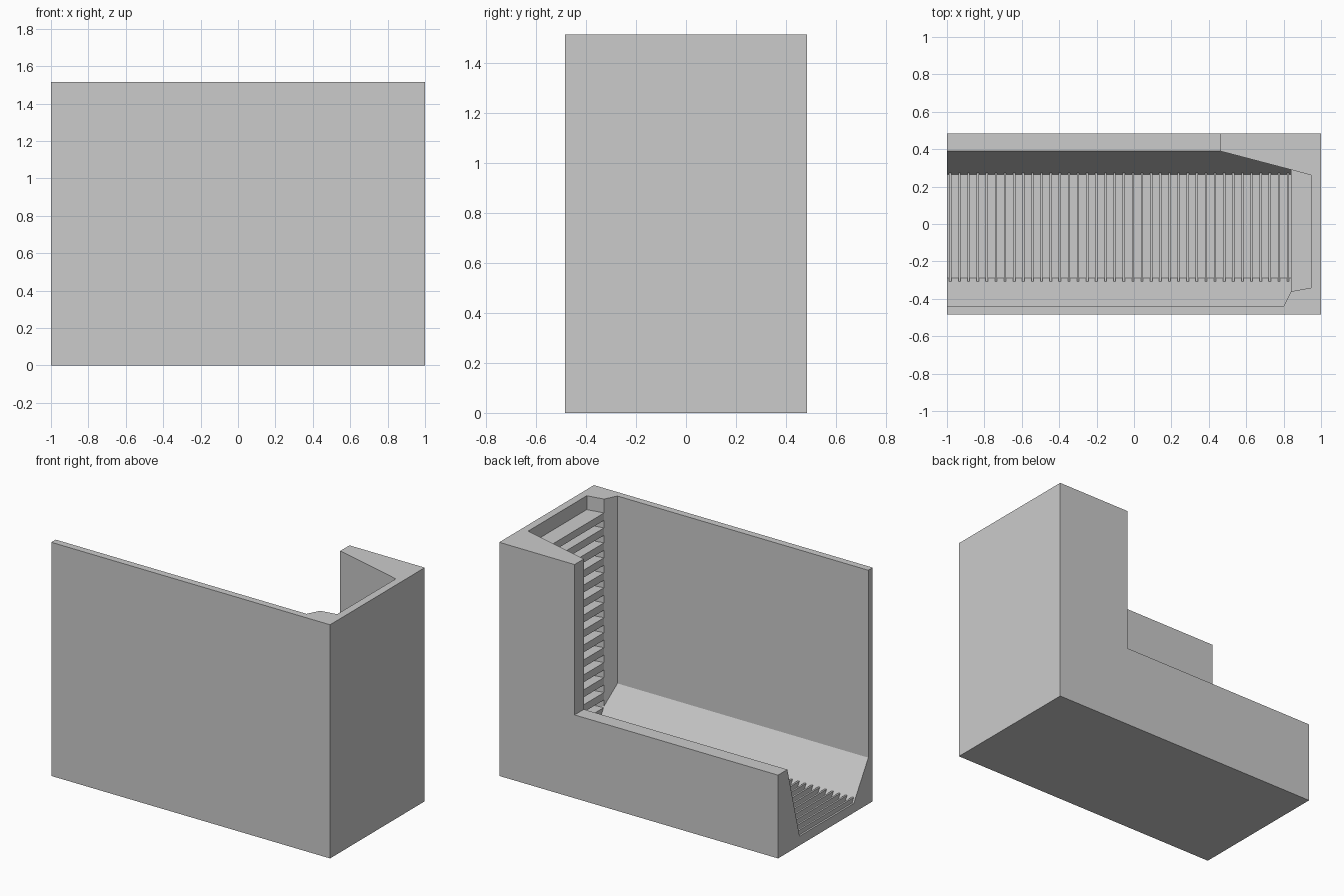
import bpy, bmesh
from mathutils import Vector

if "Cube" in bpy.data.objects:
    bpy.data.objects.remove(bpy.data.objects["Cube"])


def prism(name, pts, lo, hi, axis):
    """Extrude a flat outline: axis 'x' uses (y, z) points, axis 'z' uses (x, y) points."""
    def place(p, d):
        return Vector((d, p[0], p[1])) if axis == 'x' else Vector((p[0], p[1], d))
    bm = bmesh.new()
    face = bm.faces.new([bm.verts.new(place(p, lo)) for p in pts])
    ext = bmesh.ops.extrude_face_region(bm, geom=[face])
    move = place((0, 0), hi - lo)
    bmesh.ops.translate(bm, vec=move, verts=[v for v in ext['geom'] if isinstance(v, bmesh.types.BMVert)])
    bmesh.ops.recalc_face_normals(bm, faces=bm.faces)
    mesh = bpy.data.meshes.new(name)
    bm.to_mesh(mesh)
    bm.free()
    ob = bpy.data.objects.new(name, mesh)
    bpy.context.collection.objects.link(ob)
    return ob


def boolean(ob, other, op):
    mod = ob.modifiers.new(op.lower(), 'BOOLEAN')
    mod.object, mod.operation, mod.solver = other, op, 'EXACT'
    bpy.context.view_layer.objects.active = ob
    bpy.ops.object.modifier_apply(modifier=mod.name)
    bpy.data.objects.remove(other)


W, H, LOW, FLOOR = 0.485, 1.515, 0.54, 0.06

# Solid block
housing = prism("housing", [(-1, -W), (1, -W), (1, W), (-1, W)], 0, H, 'z')

# Hollow: trench cross-section limited by the plan outline of the shaft
trench = prism("trench_cutter", [(-.44, 2), (-.44, .30), (-.29, FLOOR), (.265, FLOOR),
                                 (.39, LOW), (.7, LOW), (.7, 2)], -1.3, 1.2, 'x')
plan = prism("plan_cutter", [(-1.2, -.6), (.72, -.6), (.84, -.36), (.95, -.34), (.95, .26),
                             (.84, .29), (.46, .39), (.46, .6), (-1.2, .6)], -.2, 1.8, 'z')
boolean(trench, plan, 'INTERSECT')
boolean(housing, trench, 'DIFFERENCE')

# Horizontal slats in the upright slot
for i in range(14):
    top = 1.425 - i * 0.097
    prism(f"slat_{i}", [(.84, -.36), (.952, -.342), (.952, .262), (.84, .29)], top - .048, top, 'z')

# Narrow ribs across the trench floor
for i in range(38):
    x = -0.982 + i * 0.0488
    prism(f"floor_rib_{i}", [(-.29, .055), (.265, .055), (.273, .09), (-.309, .09)], x - .006, x + .006, 'x')
